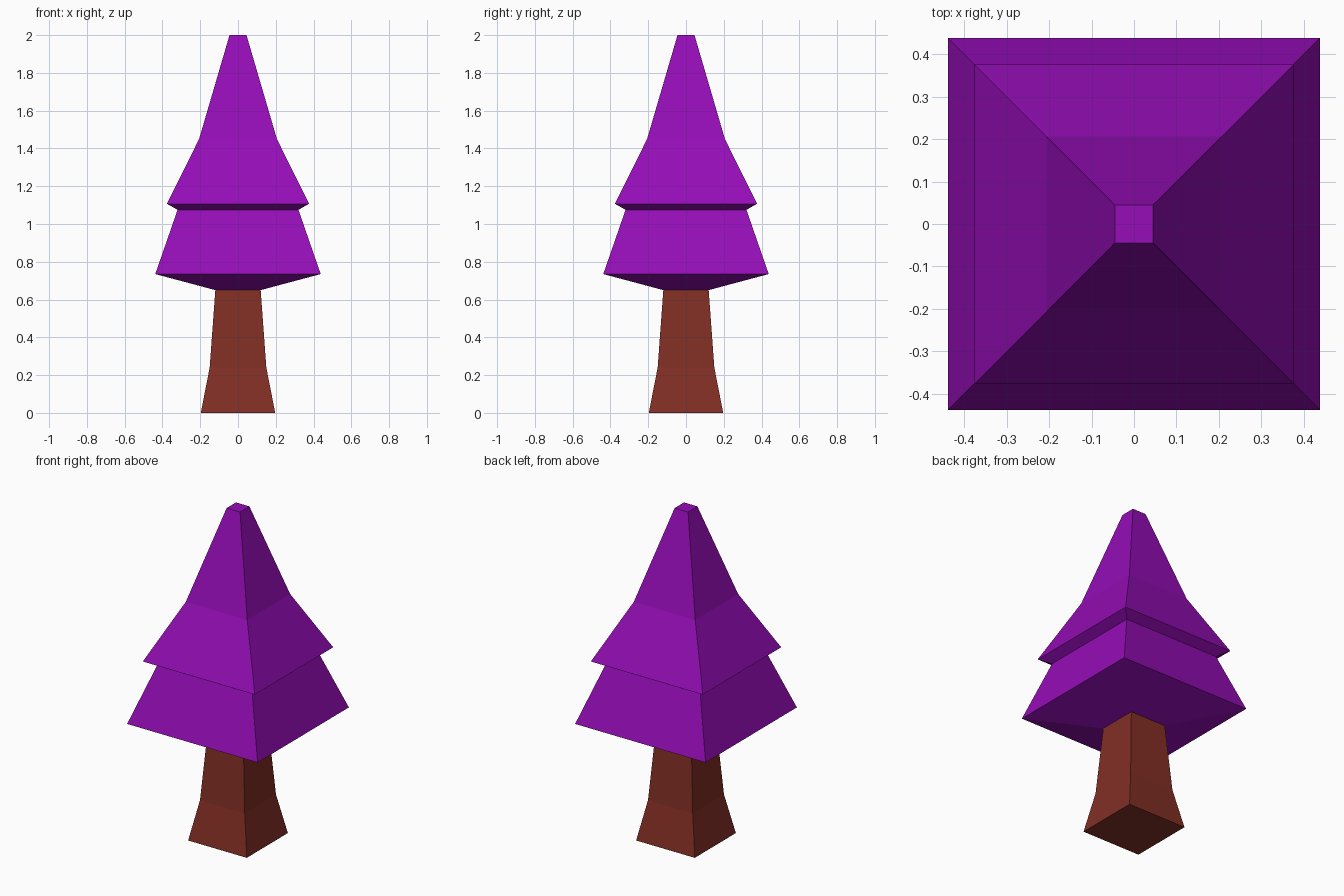
import bpy, bmesh

if "Cube" in bpy.data.objects:
    bpy.data.objects.remove(bpy.data.objects["Cube"])


def material(name, rgb):
    m = bpy.data.materials.new(name)
    m.diffuse_color = (*rgb, 1)
    m.use_nodes = True
    m.node_tree.nodes["Principled BSDF"].inputs["Base Color"].default_value = m.diffuse_color
    return m


def square_loft(name, profile, mat, cap_bottom=False, cap_top=False):
    """Stack square rings given as (half width, height) and skin them."""
    bm = bmesh.new()
    rings = [[bm.verts.new((sx * r, sy * r, z))
              for sx, sy in ((-1, -1), (1, -1), (1, 1), (-1, 1))]
             for r, z in profile]
    for low, high in zip(rings, rings[1:]):
        for i in range(4):
            j = (i + 1) % 4
            bm.faces.new((low[i], low[j], high[j], high[i]))
    if cap_bottom:
        bm.faces.new(rings[0][::-1])
    if cap_top:
        bm.faces.new(rings[-1])
    mesh = bpy.data.meshes.new(name)
    bm.to_mesh(mesh)
    bm.free()
    mesh.materials.append(mat)
    obj = bpy.data.objects.new(name, mesh)
    bpy.context.collection.objects.link(obj)
    return obj


bark = material("brown bark", (0.220, 0.028, 0.018))
leaves = material("purple leaves", (0.300, 0.004, 0.470))

# Flared trunk, its top joins the foliage underside
square_loft("trunk", [(0.197, 0), (0.15, 0.24), (0.12, 0.65)],
            bark, cap_bottom=True)

# Two-tier foliage with undercut eaves and a small flat tip
square_loft("foliage", [(0.12, 0.65), (0.438, 0.735), (0.32, 1.075),
                        (0.376, 1.107), (0.206, 1.45), (0.045, 2.0)],
            leaves, cap_top=True)
